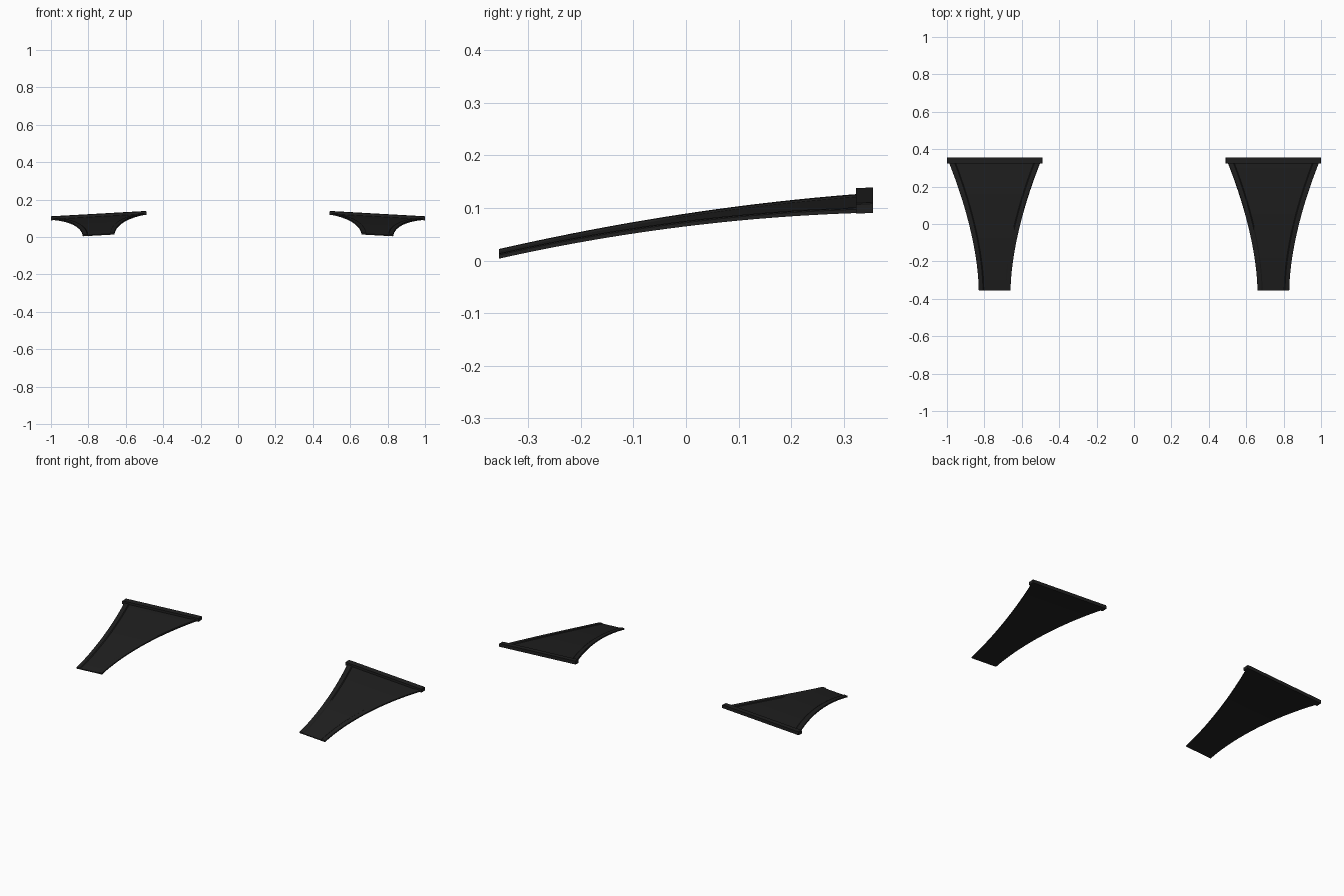
import bpy, bmesh, math

if "Cube" in bpy.data.objects:
    bpy.data.objects.remove(bpy.data.objects["Cube"])

TILT = 0.056      # sideways slope: inner edge is higher
CX = 0.745        # centre line of each fin
Y0, Y1 = -0.355, 0.355


def material(name, v):
    m = bpy.data.materials.new(name)
    m.diffuse_color = (v, v, v, 1)
    m.use_nodes = True
    m.node_tree.nodes["Principled BSDF"].inputs["Base Color"].default_value = m.diffuse_color
    return m


black = material("matte black", 0.014)


def half_width(t):
    return 0.085 + 0.17 * t ** 1.7


def centre_z(t):
    return 0.0125 + 0.16 * t - 0.063 * t * t


def loft(name, rings, side):
    """Skin a run of closed rings, cap the ends, place on one side."""
    bm = bmesh.new()
    vs = [[bm.verts.new((side * x, y, z)) for x, y, z in r] for r in rings]
    n = len(vs[0])
    for a, b in zip(vs, vs[1:]):
        for i in range(n):
            j = (i + 1) % n
            bm.faces.new((a[i], a[j], b[j], b[i]))
    bm.faces.new(vs[0])
    bm.faces.new(vs[-1])
    bmesh.ops.recalc_face_normals(bm, faces=bm.faces)
    me = bpy.data.meshes.new(name)
    bm.to_mesh(me)
    bm.free()
    me.materials.append(black)
    ob = bpy.data.objects.new(name, me)
    bpy.context.collection.objects.link(ob)
    bpy.ops.object.select_all(action='DESELECT')
    ob.select_set(True)
    bpy.context.view_layer.objects.active = ob
    bpy.ops.object.shade_smooth_by_angle(angle=math.radians(25))


def fin_ring(t):
    """Cross-section: thin panel with a raised rim along both edges."""
    w, y, zc = half_width(t), Y0 + t * (Y1 - Y0), centre_z(t)
    r = 0.022 + 0.008 * t
    half = [(w, -0.004), (w, 0.003), (w - 0.003, 0.005),
            (w - r, 0.005), (w - r - 0.005, 0.0015)]
    prof = half + [(-u, h) for u, h in reversed(half)]
    return [(CX + u, y, zc + h - TILT * u) for u, h in prof]


def lip_ring(y, w):
    """Cross-section of the raised bar across the rear edge."""
    zc = centre_z((y - Y0) / (Y1 - Y0))
    prof = [(w, -0.0045), (w, 0.013), (w - 0.003, 0.0155),
            (-w + 0.003, 0.0155), (-w, 0.013), (-w, -0.0045)]
    return [(CX + u, y, zc + h - TILT * u) for u, h in prof]


for label, side in (("right", 1), ("left", -1)):
    # curved flaring fin
    loft(label + "_fin", [fin_ring(0.985 * i / 20) for i in range(21)], side)
    # rear lip
    loft(label + "_rear_lip", [lip_ring(0.323, 0.255), lip_ring(Y1, 0.255)], side)
